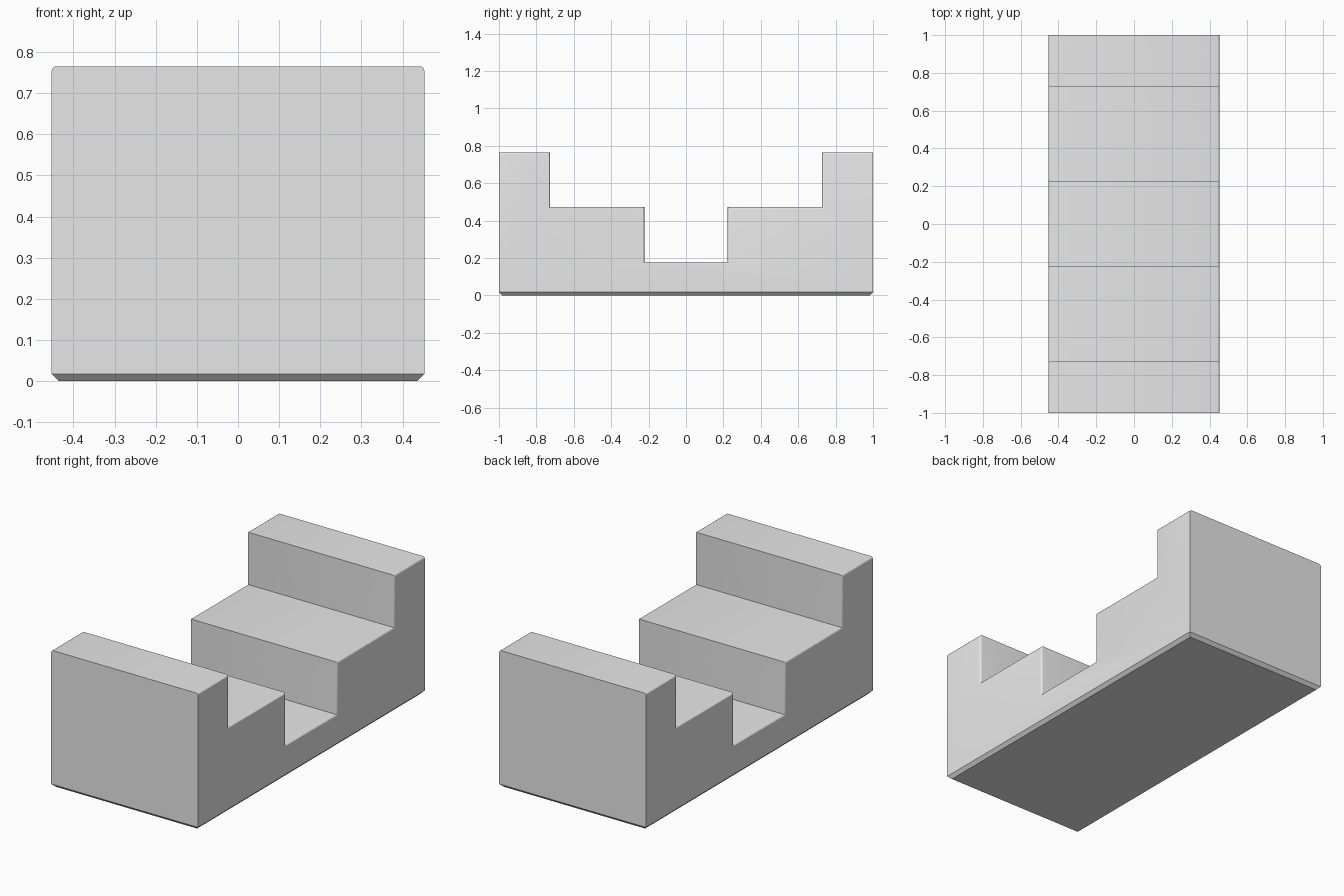
import bpy
import bmesh

cube = bpy.data.objects.get("Cube")
if cube:
    bpy.data.objects.remove(cube, do_unlink=True)

HALF_W = 0.453
CHAMFER = 0.018
ROUND = 0.012

grey = bpy.data.materials.new("light grey")
grey.use_nodes = True
grey.diffuse_color = (0.8, 0.8, 0.8, 1)
grey.node_tree.nodes["Principled BSDF"].inputs["Base Color"].default_value = (0.8, 0.8, 0.8, 1)

# Stepped side profile: one half, mirrored to the other end
half = [(1, 0), (1, 0.765), (0.727, 0.765), (0.727, 0.473), (0.223, 0.473), (0.223, 0.18)]
profile = half + [(-y, z) for y, z in reversed(half)]

# Extrude the profile across the width
bm = bmesh.new()
side = bm.faces.new([bm.verts.new((-HALF_W, y, z)) for y, z in profile])
extruded = bmesh.ops.extrude_face_region(bm, geom=[side], use_keep_orig=True)
moved = [v for v in extruded["geom"] if isinstance(v, bmesh.types.BMVert)]
bmesh.ops.translate(bm, verts=moved, vec=(2 * HALF_W, 0, 0))
bmesh.ops.recalc_face_normals(bm, faces=bm.faces)

# Chamfer all round the base
base = [e for e in bm.edges if all(v.co.z < 0.001 for v in e.verts)]
bmesh.ops.bevel(bm, geom=base, offset=CHAMFER, segments=1, affect='EDGES', profile=0.5)


# Small rounding along both sides of the steps
def is_step_edge(e):
    a, b = (v.co for v in e.verts)
    on_side = abs(a.x - b.x) < 0.001 and abs(abs(a.x) - HALF_W) < 0.001
    end_wall = abs(a.y) > 0.99 and abs(b.y) > 0.99 and a.y * b.y > 0
    return on_side and min(a.z, b.z) > 0.1 and not end_wall


steps = [e for e in bm.edges if is_step_edge(e)]
bmesh.ops.bevel(bm, geom=steps, offset=ROUND, segments=4, affect='EDGES', profile=0.5)

mesh = bpy.data.meshes.new("stepped_block")
bm.to_mesh(mesh)
bm.free()
mesh.materials.append(grey)
block = bpy.data.objects.new("stepped_block", mesh)
bpy.context.collection.objects.link(block)

# Smooth the rounding, keep the corners sharp
bpy.context.view_layer.objects.active = block
block.select_set(True)
bpy.ops.object.shade_smooth_by_angle(angle=0.5)
